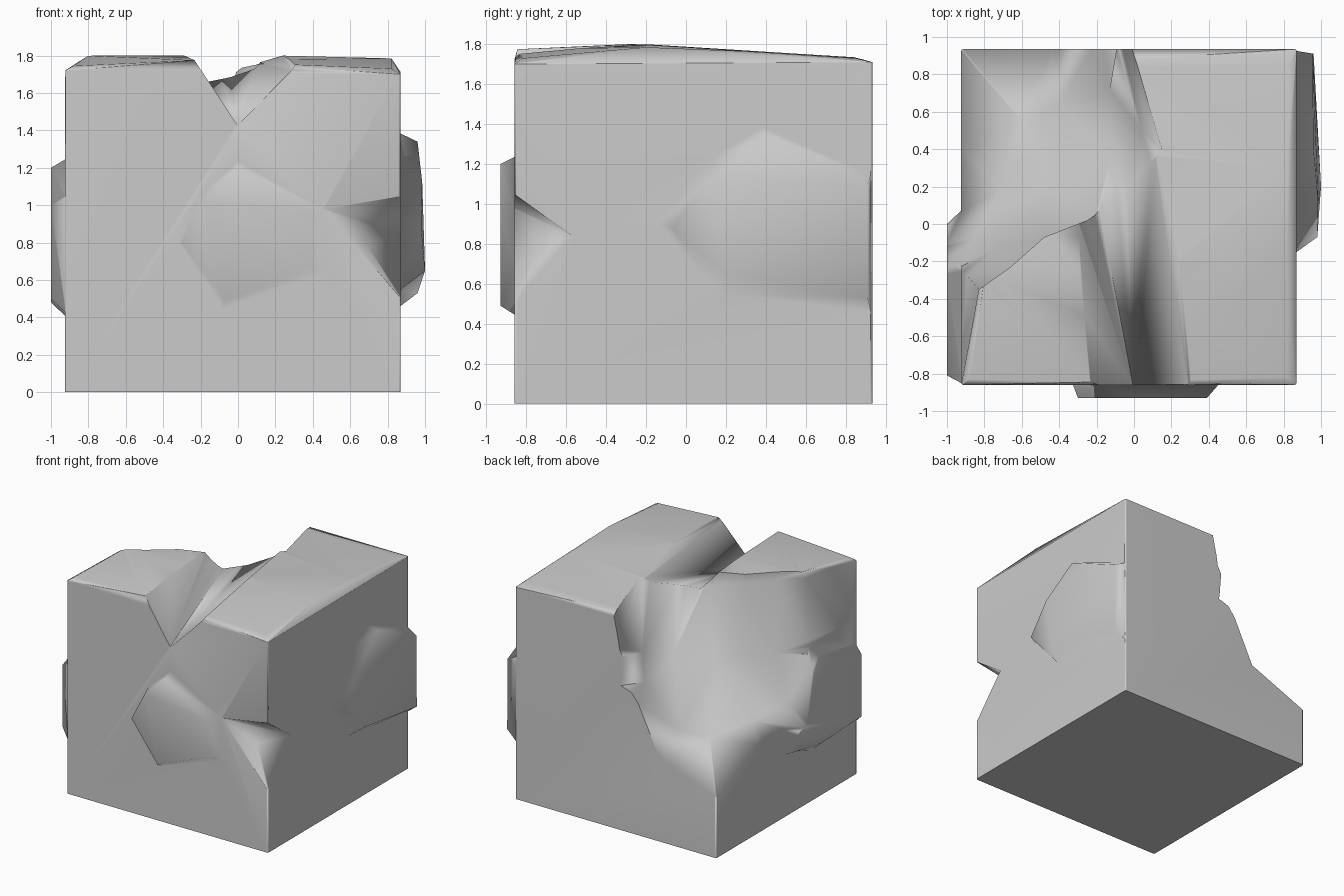
import bpy, bmesh, math

if "Cube" in bpy.data.objects:
    bpy.data.objects.remove(bpy.data.objects["Cube"])


def make_object(name, bm):
    bmesh.ops.recalc_face_normals(bm, faces=bm.faces[:])
    me = bpy.data.meshes.new(name)
    bm.to_mesh(me)
    bm.free()
    ob = bpy.data.objects.new(name, me)
    bpy.context.collection.objects.link(ob)
    return ob


def hull(name, pts, bevel=0):
    bm = bmesh.new()
    for p in pts:
        bm.verts.new(p)
    res = bmesh.ops.convex_hull(bm, input=bm.verts[:])
    junk = set(res["geom_interior"]) | set(res["geom_unused"])
    bmesh.ops.delete(bm, geom=[v for v in junk if isinstance(v, bmesh.types.BMVert)],
                     context='VERTS')
    if bevel:  # soften the steep upright edges
        bmesh.ops.dissolve_limit(bm, angle_limit=.01, verts=bm.verts[:], edges=bm.edges[:])
        upright = [e for e in bm.edges
                   if abs(e.verts[0].co.z - e.verts[1].co.z) > 1.2
                   and e.calc_face_angle(0) > 1]
        bmesh.ops.bevel(bm, geom=upright, offset=bevel, segments=2, profile=.5,
                        affect='EDGES')
    return make_object(name, bm)


def loft(name, columns):
    """Closed tube from columns of equal length, capped at both ends."""
    bm = bmesh.new()
    cols = [[bm.verts.new(p) for p in c] for c in columns]
    n = len(cols[0])
    for a, b in zip(cols, cols[1:]):
        for i in range(n):
            j = (i + 1) % n
            bm.faces.new((a[i], a[j], b[j], b[i]))
    bm.faces.new(cols[0])
    bm.faces.new(cols[-1])
    bmesh.ops.triangulate(bm, faces=bm.faces[:])
    return make_object(name, bm)


# Main block, gently domed on top
block = hull("stone_block",
             [(x, y, 0) for x in (-.925, .87) for y in (-.86, .935)] +
             [(-.925, -.86, 1.72), (.87, -.86, 1.70), (.87, .935, 1.71), (-.925, .935, 1.71),
              (-.88, -.83, 1.745), (-.24, -.845, 1.775), (.82, -.82, 1.73),
              (.82, -.2, 1.785), (.82, .3, 1.765), (-.8, -.3, 1.8),
              (.22, -.2, 1.8), (.83, .85, 1.73), (-.8, .83, 1.74)], bevel=.012)

# Raised chips on the front, right and left faces
front_chip = hull("front_chip",
                  [(x, -.85, z) for x, z in ((-.33, .8), (-.08, .44), (.46, .64),
                                             (.46, .98), (0, 1.24), (-.2, 1.06))] +
                  [(x, -.93, z) for x, z in ((-.3, .8), (-.07, .49), (.39, .67),
                                             (.39, .96), (0, 1.2), (-.18, 1.03))])
right_chip = hull("right_chip",
                  [(.855, y, z) for y, z in ((-.16, .9), (.1, 1.22), (.38, 1.39),
                                             (.928, 1.15), (.928, .45), (.17, .54))] +
                  [(.98, -.07, .88), (.985, .12, 1.12), (.96, .4, 1.34),
                   (.955, .91, 1.1), (.96, .91, .53), (1, .2, .65)])
left_chip = hull("left_chip",
                 [(-.915, y, z) for y, z in ((.08, .7), (.08, .5), (-.3, .4),
                                             (-.855, .42), (-.855, 1.05), (-.25, 1.25))] +
                 [(-1, y, z) for y, z in ((0, .65), (0, .53), (-.3, .48),
                                          (-.81, .5), (-.81, 1.0), (-.27, 1.2))])

# Big broken scoop at the back left: rim, wall foot, floor, outer edge per column
scoop_rows = [
    ((-.93, -.9, 1.75), (-.95, -.9, 1.25), (-.98, -.9, 1.22), (-1.02, -.9, 1.2)),
    ((-.83, -.35, 1.75), (-.89, -.28, 1.28), (-.94, -.25, 1.25), (-1.02, -.25, 1.22)),
    ((-.66, -.23, 1.74), (-.72, -.12, 1.2), (-.85, -.08, .85), (-1.02, -.12, .67)),
    ((-.48, -.07, 1.72), (-.53, .05, 1.18), (-.72, .18, .77), (-1.02, .37, .71)),
    ((-.25, .02, 1.67), (-.4, .2, 1.15), (-.6, .55, .74), (-1.02, 1.02, .42)),
    ((-.04, .16, 1.72), (-.13, .35, 1.2), (-.4, .65, .78), (-.41, 1.02, .67)),
    ((.15, .4, 1.77), (.04, .5, 1.24), (-.13, .72, 1.13), (-.18, 1.02, 1.14)),
    ((-.03, 1.02, 1.73), (-.08, 1.02, 1.5), (-.06, 1.02, 1.25), (-.05, 1.02, 1.18)),
]
scoop = loft("scoop_cutter", [
    [(r[0][0], r[0][1], 2.2), *r, (r[3][0], r[3][1], 2.2)] for r in scoop_rows])

# V notch in the top front edge, fanning out towards the scoop
notch = hull("notch_cutter",
             [(-.24, -.88, 1.79), (0, -.88, 1.425), (.29, -.88, 1.72), (.36, -.88, 1.82),
              (-.36, -.88, 2), (-.3, .03, 1.79), (-.19, .1, 1.66), (-.1, .25, 1.70),
              (.24, -.2, 1.8), (.1, .5, 1.77), (-.36, .2, 2), (.25, .2, 2), (.1, .5, 2)])

# Gouge in the front right vertical edge
gouge = hull("gouge_cutter",
             [(.46, -.861, .98), (.871, -.57, .84), (.69, -.74, .785), (.871, -.861, .5),
              (.871, -.861, 1.05), (.95, -.95, 1.07), (.95, -.95, .5)])

# Join chips and cut the damage
steps = [(front_chip, 'UNION'), (right_chip, 'UNION'), (left_chip, 'UNION'),
         (scoop, 'DIFFERENCE'), (notch, 'DIFFERENCE'), (gouge, 'DIFFERENCE')]
for ob, op in steps:
    m = block.modifiers.new(ob.name, 'BOOLEAN')
    m.operation, m.object, m.solver = op, ob, 'EXACT'
bpy.context.view_layer.update()
dg = bpy.context.evaluated_depsgraph_get()
result = bpy.data.meshes.new_from_object(block.evaluated_get(dg))
block.modifiers.clear()
block.data = result
for ob, _ in steps:
    bpy.data.objects.remove(ob)

# Smooth worn surfaces, keep the hard breaks
bpy.ops.object.select_all(action='DESELECT')
block.select_set(True)
bpy.context.view_layer.objects.active = block
bpy.ops.object.shade_smooth_by_angle(angle=math.radians(80))
wn = block.modifiers.new("weighted_normals", 'WEIGHTED_NORMAL')
wn.keep_sharp = True
